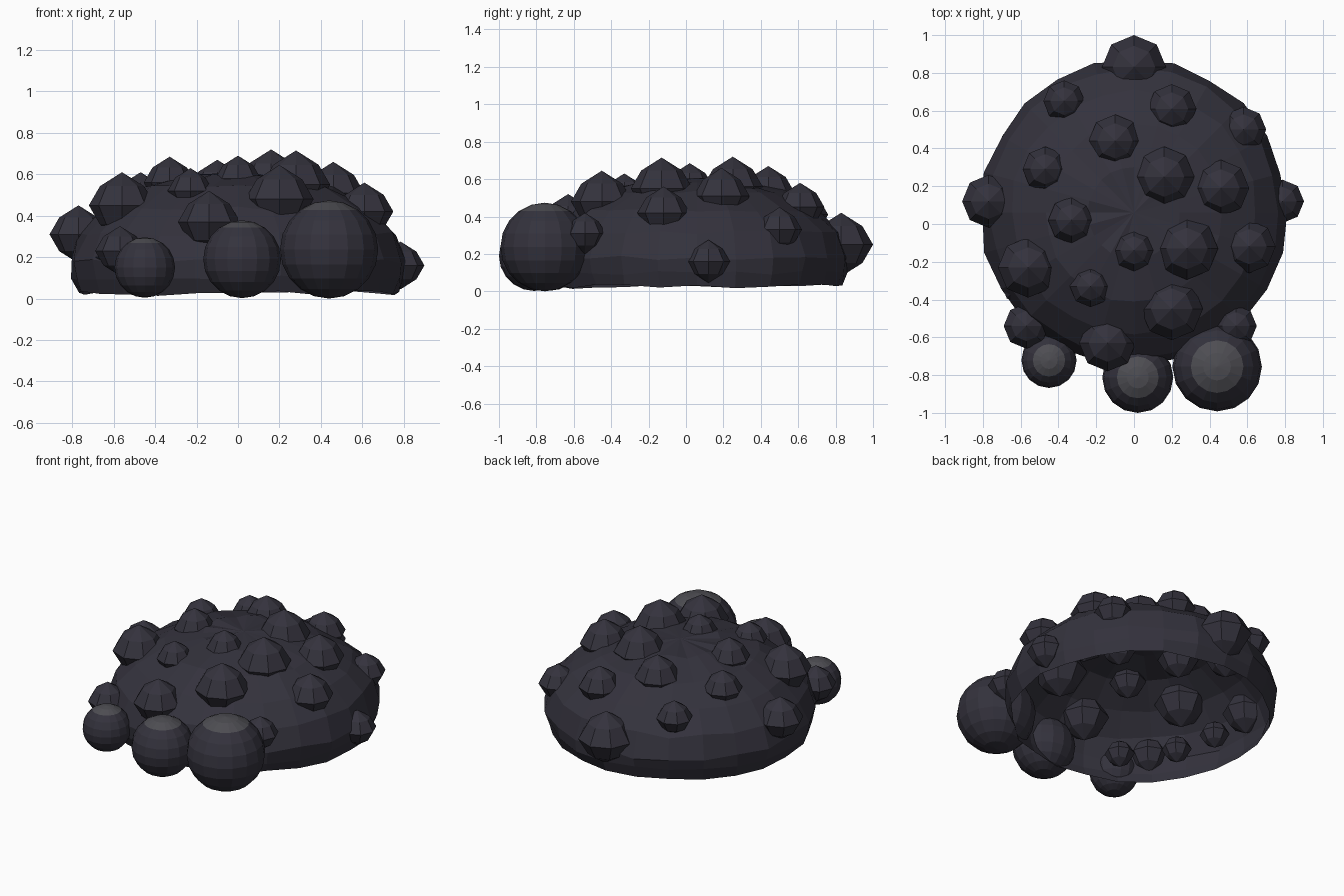
import bpy, bmesh, math, random

if "Cube" in bpy.data.objects:
    bpy.data.objects.remove(bpy.data.objects["Cube"])

random.seed(4)

def material(name, color):
    m = bpy.data.materials.new(name)
    m.diffuse_color = color
    m.use_nodes = True
    m.node_tree.nodes["Principled BSDF"].inputs["Base Color"].default_value = m.diffuse_color
    return m

DARK = material("dark_hide", (0.034, 0.032, 0.046, 1))
CAP = material("ball_cap", (0.075, 0.074, 0.085, 1))

def finish(name, bm, *mats):
    bmesh.ops.recalc_face_normals(bm, faces=bm.faces)
    me = bpy.data.meshes.new(name)
    bm.to_mesh(me)
    bm.free()
    for m in mats:
        me.materials.append(m)
    ob = bpy.data.objects.new(name, me)
    bpy.context.collection.objects.link(ob)
    return ob

# Open-bottomed irregular dome shell: (radius scale, height) rings below an apex
PROFILE = [(.30, .592), (.58, .535), (.80, .435), (.94, .315), (1.0, .18), (.985, .10), (.95, .025)]
SEG = 24
bm = bmesh.new()
apex = bm.verts.new((0, .06, .605))
rows = []
for s, z in PROFILE:
    row = []
    for i in range(SEG):
        a = 2 * math.pi * i / SEG
        r = s * (.812 + random.uniform(-.012, .012))
        row.append(bm.verts.new((r * math.cos(a), .06 + r * math.sin(a),
                                 z + random.uniform(-.012, .012))))
    rows.append(row)
for i in range(SEG):
    j = (i + 1) % SEG
    bm.faces.new((apex, rows[0][i], rows[0][j]))
    for up, lo in zip(rows, rows[1:]):
        bm.faces.new((up[i], lo[i], lo[j], up[j]))
finish("shell", bm, DARK)

# Faceted, slightly pointed eight-sided warts: x, y, z, radius
WARTS = [
    (0, .83, .25, .17), (-.37, .65, .41, .11), (.20, .61, .45, .13), (.58, .50, .33, .12),
    (-.10, .44, .53, .14), (-.47, .29, .49, .12), (.16, .25, .56, .16), (.46, .19, .51, .15),
    (-.77, .12, .31, .14), (.785, .12, .16, .115), (-.33, .02, .56, .125), (0, -.14, .58, .11),
    (.28, -.13, .55, .165), (.61, -.12, .42, .14), (-.56, -.23, .45, .16), (-.23, -.33, .52, .11),
    (.20, -.45, .48, .165), (-.57, -.54, .23, .12), (.54, -.54, .31, .11), (-.14, -.63, .37, .15),
    # small ones buried in the left wall
    (-.61, -.33, .20, .09), (-.67, -.05, .20, .09), (-.35, -.55, .17, .09),
]
for n, (x, y, z, r) in enumerate(WARTS):
    bm = bmesh.new()
    bmesh.ops.create_uvsphere(bm, u_segments=8, v_segments=4, radius=r)
    for v in bm.verts:
        if .3 * r < abs(v.co.z) < .9 * r:      # pull the middle rings in for a pointed look
            v.co.x *= .94
            v.co.y *= .94
            v.co.z *= .82
    finish(f"wart_{n + 1}", bm, DARK).location = (x, y, z)

# Three rounder balls along the front, with paler tops
for n, (x, y, z, r) in enumerate([(.44, -.755, .237, .237), (.02, -.812, .19, .188), (-.45, -.722, .15, .146)]):
    bm = bmesh.new()
    bmesh.ops.create_uvsphere(bm, u_segments=16, v_segments=10, radius=r)
    for f in bm.faces:
        f.material_index = int(f.calc_center_median().z > .82 * r)
    finish(f"front_ball_{n + 1}", bm, DARK, CAP).location = (x, y, z)
